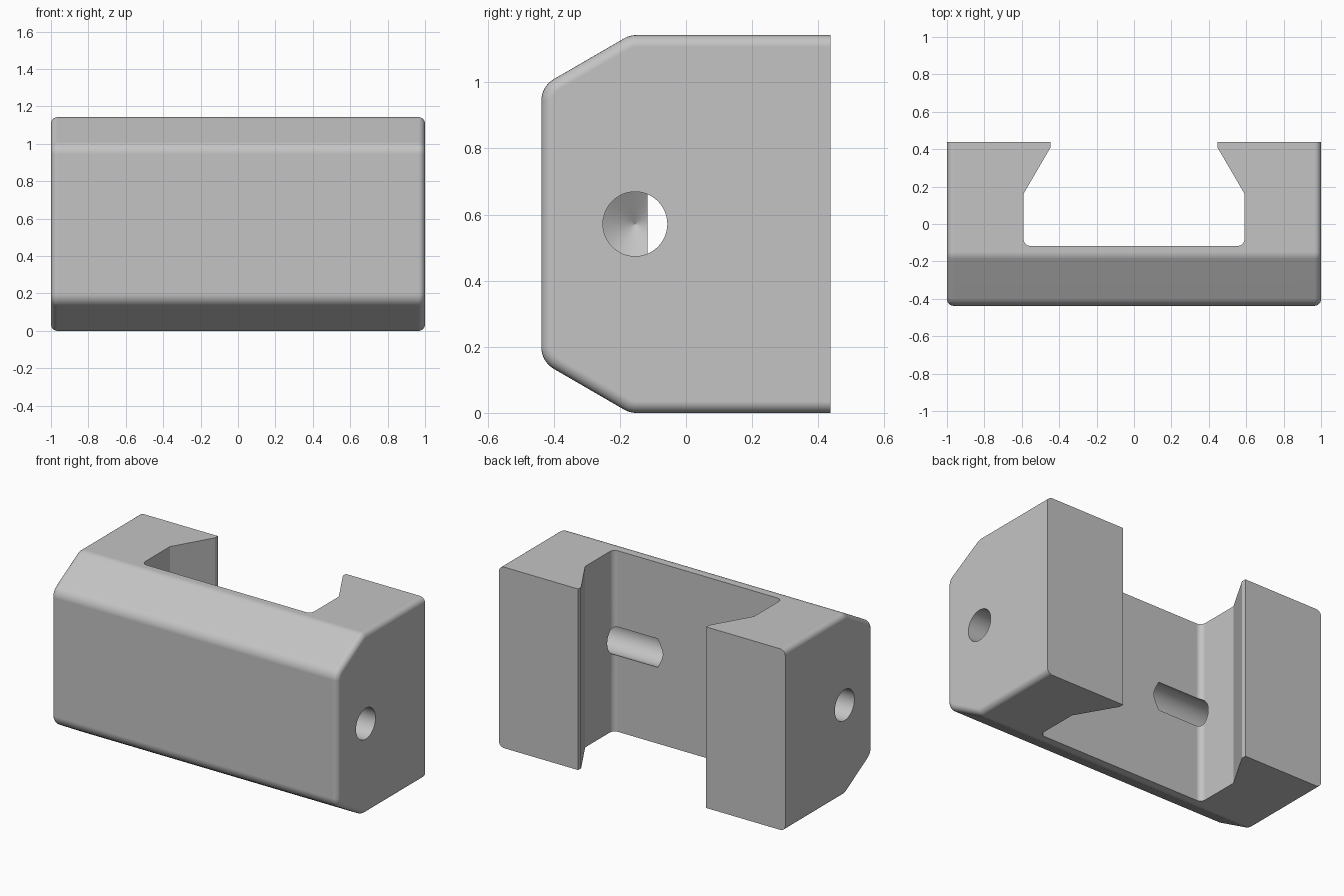
import bpy
import bmesh
import math
from mathutils import Vector

cube = bpy.data.objects.get("Cube")
if cube:
    bpy.data.objects.remove(cube, do_unlink=True)

HEIGHT, BACK = 1.143, 0.4375
CHAMFER_Z, CHAMFER_Y = 0.155, -0.17   # sharp ends of the sloped front face
EDGE_R, BEND_R = 0.035, 0.075
DRILL_Y, DRILL_R = -0.154, 0.0975

grey = bpy.data.materials.new("plain grey")
grey.use_nodes = True
grey.diffuse_color = (0.55, 0.55, 0.55, 1)
grey.node_tree.nodes["Principled BSDF"].inputs["Base Color"].default_value = grey.diffuse_color


def round_corners(corners, steps=8):
    """Corners are (a, b, radius); returns the filleted 2D outline."""
    out = []
    for i, (a, b, r) in enumerate(corners):
        p = Vector((a, b))
        if r <= 0:
            out.append(p)
            continue
        u = (Vector(corners[i - 1][:2]) - p).normalized()
        v = (Vector(corners[(i + 1) % len(corners)][:2]) - p).normalized()
        half = u.angle(v) / 2
        mid = (u + v).normalized()
        centre = p + mid * (r / math.sin(half))
        turn = math.pi / 2 - half
        side = (u - mid * u.dot(mid)).normalized()
        for k in range(steps + 1):
            t = turn * (1 - 2 * k / steps)
            out.append(centre - mid * r * math.cos(t) + side * r * math.sin(t))
    return out


def loft(name, rings):
    """Skin equal-length rings of 3D points and cap both ends."""
    bm = bmesh.new()
    loops = [[bm.verts.new(p) for p in ring] for ring in rings]
    for lo, hi in zip(loops, loops[1:]):
        for i in range(len(lo)):
            bm.faces.new((lo[i - 1], lo[i], hi[i], hi[i - 1]))
    bm.faces.new(loops[0])
    bm.faces.new(loops[-1])
    bmesh.ops.recalc_face_normals(bm, faces=bm.faces)
    mesh = bpy.data.meshes.new(name)
    bm.to_mesh(mesh)
    bm.free()
    obj = bpy.data.objects.new(name, mesh)
    bpy.context.collection.objects.link(obj)
    mesh.materials.append(grey)
    return obj


def body_ring(x, inset):
    """Side outline at x, pulled inwards everywhere but the flat back."""
    front = -BACK + inset
    low = CHAMFER_Z + inset * math.tan(math.radians(30))
    bend = CHAMFER_Y + inset * math.tan(math.radians(15))
    r = BEND_R - inset
    corners = [(BACK, inset, 0), (bend, inset, r), (front, low, r),
               (front, HEIGHT - low, r), (bend, HEIGHT - inset, r), (BACK, HEIGHT - inset, 0)]
    return [(x, p.x, p.y) for p in round_corners(corners)]


# Body with rounded end rims
end = [(1 - EDGE_R + EDGE_R * math.sin(t), EDGE_R * (1 - math.cos(t)))
       for t in (math.pi / 2 * k / 6 for k in range(7))]
body = loft("slotted_block", [body_ring(-x, d) for x, d in reversed(end)]
            + [body_ring(x, d) for x, d in end])

# Dovetail slot through the back
half_slot = [(0.59, -0.117, 0.035), (0.59, 0.163, 0), (0.447, 0.408, 0), (0.447, 0.6, 0)]
slot = round_corners(half_slot + [(-x, y, r) for x, y, r in reversed(half_slot)])
cutters = [loft("slot_cutter", [[(p.x, p.y, z) for p in slot] for z in (-0.2, HEIGHT + 0.2)])]

# Drilled holes with pointed ends, one from each side
for side in (1, -1):
    rings = [[(side * x, DRILL_Y + r * math.cos(a), HEIGHT / 2 + r * math.sin(a))
              for a in (math.tau * k / 48 for k in range(48))]
             for x, r in ((1.2, DRILL_R), (0.28, DRILL_R), (0.222, 0.0005))]
    cutters.append(loft("drill_cutter", rings))

bpy.ops.object.select_all(action="DESELECT")
bpy.context.view_layer.objects.active = body
body.select_set(True)
for cutter in cutters:
    cutter.hide_render = True
    cut = body.modifiers.new("cut", "BOOLEAN")
    cut.operation, cut.solver, cut.object = "DIFFERENCE", "EXACT", cutter
    bpy.ops.object.modifier_apply(modifier=cut.name)
    bpy.data.objects.remove(cutter, do_unlink=True)

# Smooth fillets, crisp edges, even flats
bpy.ops.object.shade_smooth_by_angle(angle=math.radians(25))
weighted = body.modifiers.new("flat_normals", "WEIGHTED_NORMAL")
weighted.keep_sharp = True
